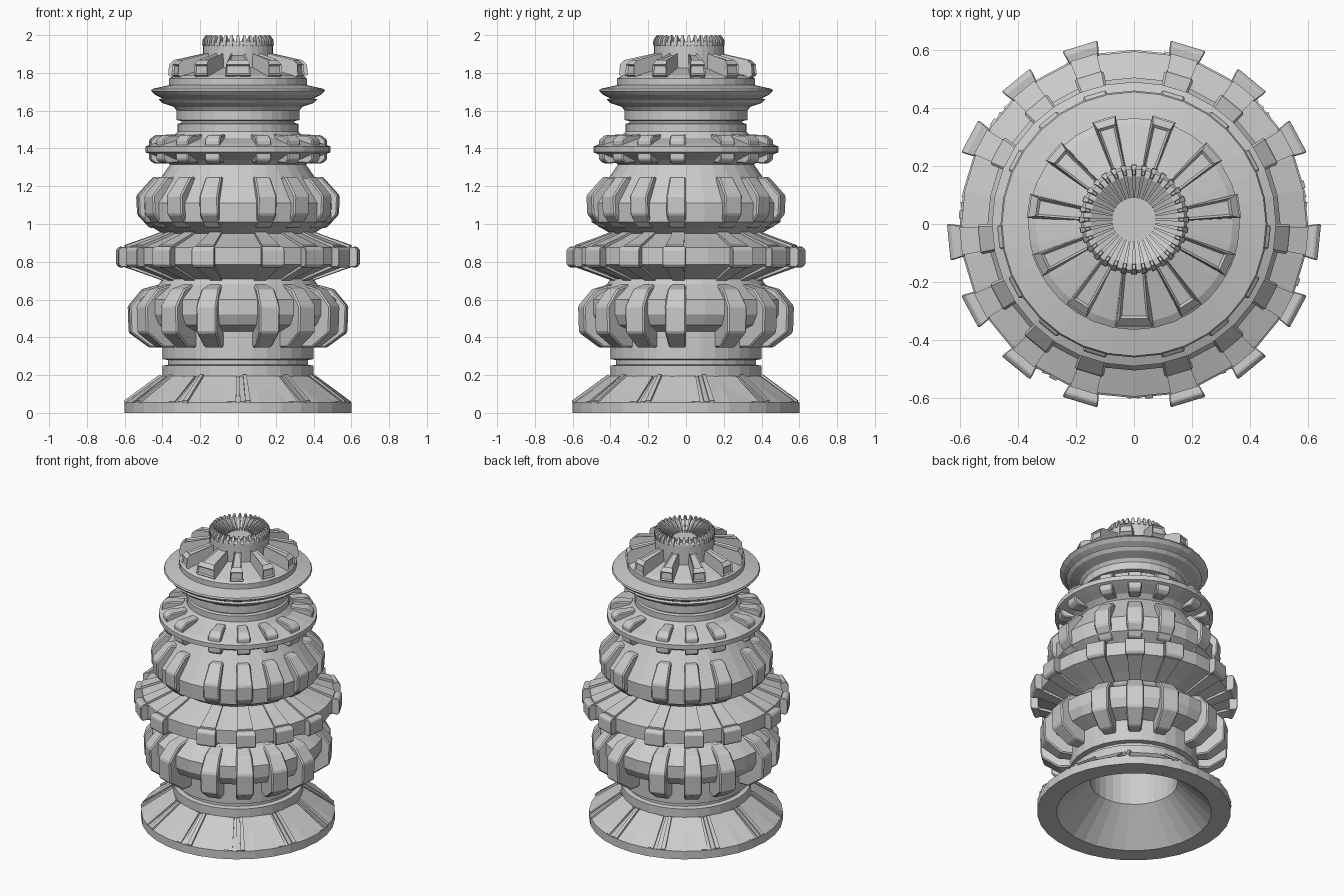
import bpy, bmesh
from math import sin, cos, pi, radians

SEG = 32
STEP = 360 / SEG
# face positions (in 1/32 turns) that carry ribs, mirrored across x
RIGHT = [6.5, 4.5, 2.5, -0.5, -2.5, -4.5, -6.5]
RIBS = [k * STEP for k in RIGHT] + [180 - k * STEP for k in RIGHT]


def finish(name, bm, bevel=0.0, y=0.0):
    bmesh.ops.recalc_face_normals(bm, faces=bm.faces[:])
    me = bpy.data.meshes.new(name)
    bm.to_mesh(me)
    bm.free()
    ob = bpy.data.objects.new(name, me)
    ob.location.y = y
    bpy.context.collection.objects.link(ob)
    if bevel:
        m = ob.modifiers.new("Bevel", 'BEVEL')
        m.width, m.segments, m.limit_method = bevel, 1, 'ANGLE'
    return ob


def lathe(name, prof, seg=SEG, y=0.0, closed=False):
    """Revolve a list of (radius, z) points about z; open ends are capped."""
    bm = bmesh.new()
    rings = [[bm.verts.new((r * cos(2 * pi * i / seg), r * sin(2 * pi * i / seg), z))
              for i in range(seg)] for r, z in prof]
    pairs = list(zip(rings, rings[1:]))
    if closed:
        pairs.append((rings[-1], rings[0]))
    for a, b in pairs:
        for i in range(seg):
            j = (i + 1) % seg
            bm.faces.new((a[i], a[j], b[j], b[i]))
    if not closed:
        bm.faces.new(rings[0])
        bm.faces.new(rings[-1])
    return finish(name, bm, y=y)


def wedge(bm, prof, angle, half):
    """Solid with a (radius, z) outline, spanning angle +- half degrees.
    half may be one value or one per outline point. Returns the rim faces."""
    if not isinstance(half, (list, tuple)):
        half = [half] * len(prof)
    sides = []
    for s in (-1, 1):
        sides.append([bm.verts.new((r * cos(radians(angle + s * h)),
                                    r * sin(radians(angle + s * h)), z))
                      for (r, z), h in zip(prof, half)])
    a, b = sides
    bm.faces.new(a)
    bm.faces.new(b[::-1])
    n = len(prof)
    return [bm.faces.new((a[i], b[i], b[(i + 1) % n], a[(i + 1) % n])) for i in range(n)]


def rib_ring(name, prof, half, angles=RIBS, bevel=0.008, y=0.0):
    bm = bmesh.new()
    for a in angles:
        wedge(bm, prof, a, half)
    return finish(name, bm, bevel, y)


# hollow flared foot and main stacked body
lathe("main_body", [
    (0.27, 0.80), (0.27, 0.21), (0.48, 0.0), (0.60, 0.0), (0.60, 0.055), (0.40, 0.19),
    (0.40, 0.25), (0.37, 0.255), (0.37, 0.28), (0.40, 0.285), (0.40, 0.43),
    (0.50, 0.465), (0.53, 0.52), (0.53, 0.60), (0.42, 0.68), (0.40, 0.71),
    (0.46, 0.735), (0.595, 0.785), (0.595, 0.875), (0.46, 0.925), (0.40, 0.95),
    (0.50, 1.01), (0.505, 1.11), (0.44, 1.20), (0.36, 1.315), (0.39, 1.34),
    (0.455, 1.365), (0.49, 1.38), (0.49, 1.41), (0.455, 1.425), (0.35, 1.455),
    (0.32, 1.49), (0.32, 1.53), (0.30, 1.535), (0.30, 1.545), (0.325, 1.55),
    (0.325, 1.60), (0.34, 1.62), (0.40, 1.64), (0.42, 1.66), (0.40, 1.665),
    (0.44, 1.685), (0.46, 1.705), (0.455, 1.715), (0.365, 1.735), (0.365, 1.77),
    (0.34, 1.785), (0.17, 1.83)])

# overlapping panels on the foot
bm = bmesh.new()
for i in range(11):
    wedge(bm, [(0.596, 0.045), (0.603, 0.06), (0.412, 0.195), (0.39, 0.19)],
          -90 + (i + 0.5) * 360 / 11, 15.4)
finish("foot_panels", bm)
rib_ring("foot_seams", [(0.598, 0.05), (0.604, 0.065), (0.415, 0.203), (0.39, 0.19)],
         1.3, [-90 + i * 360 / 11 + 5 for i in range(11)], 0)

# lower ring of heavy ribs
rib_ring("lower_ribs", [(0.39, 0.345), (0.47, 0.345), (0.58, 0.425), (0.585, 0.565),
                        (0.51, 0.655), (0.40, 0.685)], STEP / 2)

# middle disc: rim blocks and sloping strips
rib_ring("middle_blocks", [(0.57, 0.775), (0.63, 0.77), (0.645, 0.785),
                           (0.645, 0.865), (0.63, 0.88), (0.57, 0.875)],
         [4.8, 5.6, 5.6, 5.6, 5.6, 4.8], bevel=0.004)
rib_ring("middle_strips", [(0.40, 0.70), (0.46, 0.722), (0.602, 0.772), (0.602, 0.888),
                           (0.46, 0.938), (0.40, 0.962)], 4.6, bevel=0)

# upper ring of ribs
rib_ring("upper_ribs", [(0.39, 0.975), (0.47, 0.98), (0.535, 1.05), (0.54, 1.15),
                        (0.45, 1.25), (0.38, 1.25)], STEP / 2)

# small cogs above and below the thin disc
rib_ring("thin_disc_cogs", [(0.35, 1.325), (0.445, 1.32), (0.472, 1.34), (0.472, 1.445),
                            (0.44, 1.47), (0.33, 1.475)], 5.2, bevel=0.006)

# crown cap with dished top
lathe("crown_cap", [(0.185, 1.80), (0.185, 1.955), (0.175, 1.97), (0.15, 1.97),
                    (0.075, 1.925)], y=0.015)

# crown teeth and inner fins
teeth = [i * STEP for i in range(SEG)]
rib_ring("crown_teeth", [(0.17, 1.94), (0.19, 1.945), (0.188, 1.975), (0.17, 2.0),
                         (0.155, 1.995), (0.15, 1.95)], [3.2, 2.6, 3.2, 1.6, 1.6, 3.2],
         teeth, 0, 0.015)
rib_ring("crown_fins", [(0.075, 1.915), (0.075, 1.94), (0.155, 1.985), (0.155, 1.95)],
         2.4, teeth, 0, 0.015)

# eleven crown ribs with recessed panels; the front one is wider
bm = bmesh.new()
panels = []
for i in range(11):
    inner, outer = (14, 10.5) if i == 0 else (8, 6.5)
    f = wedge(bm, [(0.175, 1.81), (0.35, 1.775), (0.37, 1.79), (0.365, 1.845),
                   (0.34, 1.868), (0.175, 1.905)],
              -90 + i * 360 / 11, [inner, outer, outer, outer * 0.95, outer * 0.8, inner * 0.85])
    panels += [f[2], f[4]]
bmesh.ops.recalc_face_normals(bm, faces=bm.faces[:])
bmesh.ops.inset_individual(bm, faces=panels, thickness=0.01, depth=-0.01)
finish("crown_ribs", bm, y=0.01)
